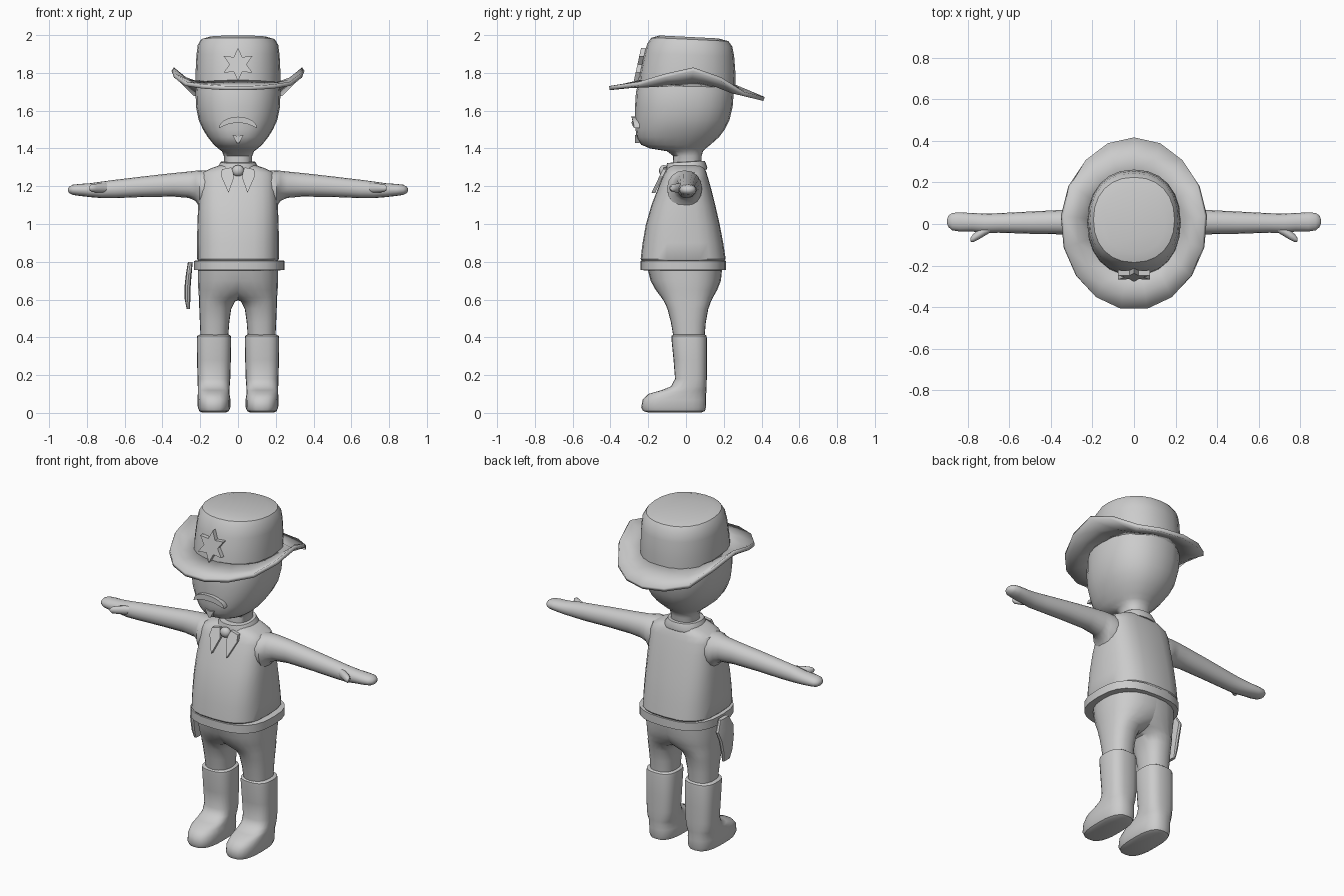
import bpy, bmesh, math
from mathutils import Vector

grey = bpy.data.materials.new("plain grey")
grey.diffuse_color = (0.6, 0.6, 0.6, 1)


def finish(name, bm, mirror=False, angle=40):
    bmesh.ops.recalc_face_normals(bm, faces=bm.faces)
    me = bpy.data.meshes.new(name)
    bm.to_mesh(me)
    bm.free()
    me.materials.append(grey)
    ob = bpy.data.objects.new(name, me)
    bpy.context.collection.objects.link(ob)
    bpy.ops.object.select_all(action='DESELECT')
    ob.select_set(True)
    bpy.context.view_layer.objects.active = ob
    bpy.ops.object.shade_smooth_by_angle(angle=math.radians(angle))
    if mirror:
        m = ob.modifiers.new("mirror", 'MIRROR')
        m.use_mirror_merge = False
    return ob


def power(c, n):
    return math.copysign(abs(c) ** (2 / n), c)


def loft(name, rings, axis='z', n=2.3, sides=24, mirror=False, warp=None, angle=40):
    """Rings are (position, u min, u max, v min, v max) along the axis."""
    bm = bmesh.new()
    loops = []
    for t, u0, u1, v0, v1 in rings:
        loop = []
        for i in range(sides):
            a = math.tau * i / sides
            u = (u0 + u1) / 2 + (u1 - u0) / 2 * power(math.cos(a), n)
            v = (v0 + v1) / 2 + (v1 - v0) / 2 * power(math.sin(a), n)
            p = Vector((u, v, t)) if axis == 'z' else Vector((t, u, v))
            loop.append(bm.verts.new(warp(p) if warp else p))
        loops.append(loop)
    for a, b in zip(loops, loops[1:]):
        for i in range(sides):
            j = (i + 1) % sides
            bm.faces.new((a[i], a[j], b[j], b[i]))
    bm.faces.new(loops[0])
    bm.faces.new(loops[-1])
    return finish(name, bm, mirror, angle)


def plate(name, pts, depth, y_at, mirror=False):
    """Outline in x and z, pushed out towards the front from the depth y_at(x, z)."""
    bm = bmesh.new()
    back = [bm.verts.new((x, y_at(x, z), z)) for x, z in pts]
    front = [bm.verts.new((x, y_at(x, z) - depth, z)) for x, z in pts]
    bm.faces.new(back)
    bm.faces.new(front)
    for i in range(len(pts)):
        j = (i + 1) % len(pts)
        bm.faces.new((back[i], back[j], front[j], front[i]))
    return finish(name, bm, mirror, 30)


def sphere(name, loc, scale):
    bm = bmesh.new()
    bmesh.ops.create_uvsphere(bm, u_segments=12, v_segments=8, radius=1)
    for v in bm.verts:
        v.co = Vector(a * b + c for a, b, c in zip(v.co, scale, loc))
    return finish(name, bm)


def interp(x, table):
    for (x0, y0), (x1, y1) in zip(table, table[1:]):
        if x <= x1:
            return y0 + (y1 - y0) * (x - x0) / (x1 - x0)
    return table[-1][1]


# Head and neck
loft("head", [(1.30, -.075, .075, -.07, .08), (1.36, -.075, .075, -.068, .083),
              (1.385, -.085, .085, -.10, .09), (1.40, -.105, .105, -.19, .105),
              (1.42, -.128, .128, -.238, .13), (1.46, -.16, .16, -.262, .175),
              (1.50, -.185, .185, -.267, .205), (1.55, -.208, .208, -.27, .23),
              (1.62, -.222, .222, -.27, .247), (1.70, -.225, .225, -.265, .253),
              (1.78, -.21, .21, -.24, .24)])

# Hat crown, whose top slopes down towards the back
loft("hat_crown", [(1.73, -.225, .225, -.25, .262), (1.80, -.225, .225, -.243, .262),
                   (1.90, -.22, .22, -.222, .255), (1.955, -.213, .213, -.205, .245),
                   (1.985, -.195, .195, -.185, .225), (1.998, -.15, .15, -.14, .17)],
     warp=lambda p: p + Vector((0, 0, -.05 * max(0, p.y + .14) * (p.z - 1.73) / .27)), n=2.2)

# Hat brim: rolled up at both sides and dipping at the back
bm = bmesh.new()
edge = [(-.42, 1.717), (-.2, 1.75), (0, 1.83), (.15, 1.79), (.3, 1.69), (.42, 1.66)]
inner = [(-.27, 1.752), (0, 1.738), (.27, 1.73)]
N = 17
loops = []
for f in (0, .5, 1):
    loop = []
    for i in range(N):
        a = math.tau * i / N
        s, c = math.sin(a), math.cos(a)
        pi, po = Vector((.215 * s, .25 * c, 0)), Vector((.347 * s, .413 * c, 0))
        pi.z, po.z = interp(pi.y, inner), interp(po.y, edge)
        p = pi.lerp(po, f)
        if f == .5:
            p.z -= .012 * abs(s)
        loop.append(bm.verts.new(p))
    loops.append(loop)
for a, b in zip(loops, loops[1:]):
    for i in range(N):
        j = (i + 1) % N
        bm.faces.new((a[i], b[i], b[j], a[j]))
brim = finish("hat_brim", bm, angle=30)
solid = brim.modifiers.new("thickness", 'SOLIDIFY')
solid.thickness = .022
solid.offset = 0

# Six-pointed star badge on the hat
star = [((.088 if i % 2 == 0 else .045) * math.sin(i * math.pi / 6),
         1.845 + (.088 if i % 2 == 0 else .045) * math.cos(i * math.pi / 6)) for i in range(12)]
plate("hat_star", star, .025, lambda x, z: -.232 + .22 * (z - 1.845))

# Moustache and goatee
arch = [(.1 * math.cos(a), 1.508 + .06 * math.sin(a)) for a in [math.pi * i / 12 for i in range(13)]]
arch += [(.075 * -math.cos(a), 1.513 + .022 * math.sin(a)) for a in [math.pi * i / 8 for i in range(1, 8)]]
plate("moustache", arch, .03, lambda x, z: -.26 + 1.5 * x * x)
plate("goatee", [(-.03, 1.472), (0, 1.465), (.03, 1.472), (.006, 1.428), (-.006, 1.428)], .025,
      lambda x, z: -.245)

# Torso with waistcoat
loft("torso", [(.80, -.205, .205, -.23, .20), (.815, -.217, .217, -.24, .21),
               (.90, -.217, .217, -.23, .197), (1.0, -.215, .215, -.212, .178),
               (1.1, -.211, .211, -.183, .155), (1.18, -.205, .205, -.152, .135),
               (1.24, -.202, .202, -.128, .118), (1.272, -.19, .19, -.112, .108),
               (1.292, -.15, .15, -.10, .1), (1.31, -.10, .10, -.085, .09)], n=2.9)

# Neckerchief band, knot and shirt points
loft("collar", [(1.283, -.115, .115, -.108, .11), (1.295, -.112, .112, -.108, .113),
                (1.328, -.092, .092, -.10, .10), (1.33, -.07, .07, -.07, .08)],
     warp=lambda p: p + Vector((0, 0, .06 * p.y)))
sphere("collar_knot", (0, -.118, 1.282), (.033, .025, .03))
plate("collar_point", [(.02, 1.25), (.035, 1.30), (.085, 1.29), (.09, 1.255), (.05, 1.165)], .02,
      lambda x, z: -.098 - .48 * (1.30 - z), mirror=True)

# Arms with mitten hands
loft("arm", [(.17, -.10, .085, 1.09, 1.283), (.205, -.10, .085, 1.092, 1.284),
             (.225, -.075, .078, 1.122, 1.282), (.26, -.06, .074, 1.138, 1.278),
             (.34, -.05, .068, 1.145, 1.27), (.50, -.047, .06, 1.143, 1.252),
             (.65, -.042, .052, 1.137, 1.234), (.72, -.043, .05, 1.137, 1.225),
             (.78, -.036, .053, 1.142, 1.216), (.84, -.036, .056, 1.149, 1.212),
             (.875, -.03, .053, 1.154, 1.208), (.893, -.015, .04, 1.163, 1.198),
             (.90, .003, .02, 1.173, 1.188)], axis='x', n=2.1, sides=16, mirror=True)
loft("thumb", [(.69, -.04, .0, 1.165, 1.215), (.72, -.058, -.01, 1.165, 1.215),
               (.75, -.076, -.03, 1.167, 1.213), (.775, -.088, -.05, 1.17, 1.21),
               (.787, -.085, -.067, 1.18, 1.20)], axis='x', n=2, sides=12, mirror=True)

# Belt
loft("belt", [(.755, -.21, .222, -.225, .19), (.757, -.232, .246, -.24, .212),
              (.805, -.232, .246, -.24, .212), (.808, -.21, .222, -.225, .19)], n=2.7)

# Trouser legs, which overlap into one seat at the top
loft("trouser_leg", [(.40, .052, .198, -.066, .098), (.48, .046, .202, -.08, .105),
                     (.55, .036, .205, -.098, .118), (.59, .015, .206, -.116, .132),
                     (.61, -.04, .207, -.13, .142), (.65, -.12, .21, -.16, .165),
                     (.70, -.19, .213, -.188, .185), (.77, -.212, .213, -.205, .192)],
     n=2.4, mirror=True)

# Boots
loft("boot", [(.002, .065, .19, -.20, .08), (.01, .048, .205, -.228, .1),
              (.03, .04, .213, -.237, .106), (.07, .04, .214, -.23, .107),
              (.10, .045, .213, -.20, .107), (.12, .045, .213, -.13, .108),
              (.14, .044, .213, -.08, .109), (.18, .041, .214, -.058, .11),
              (.28, .038, .217, -.066, .111), (.39, .036, .218, -.077, .111),
              (.408, .038, .216, -.077, .109), (.415, .05, .202, -.066, .1)],
     n=2.7, mirror=True)

# Holster hanging from the belt on one hip
loft("holster", [(.55, -.272, -.255, -.03, .03), (.60, -.282, -.252, -.045, .04),
                 (.68, -.282, -.25, -.06, .06), (.74, -.275, -.245, -.065, .085),
                 (.80, -.265, -.24, -.03, .05)], n=3.5, sides=12, angle=30)
